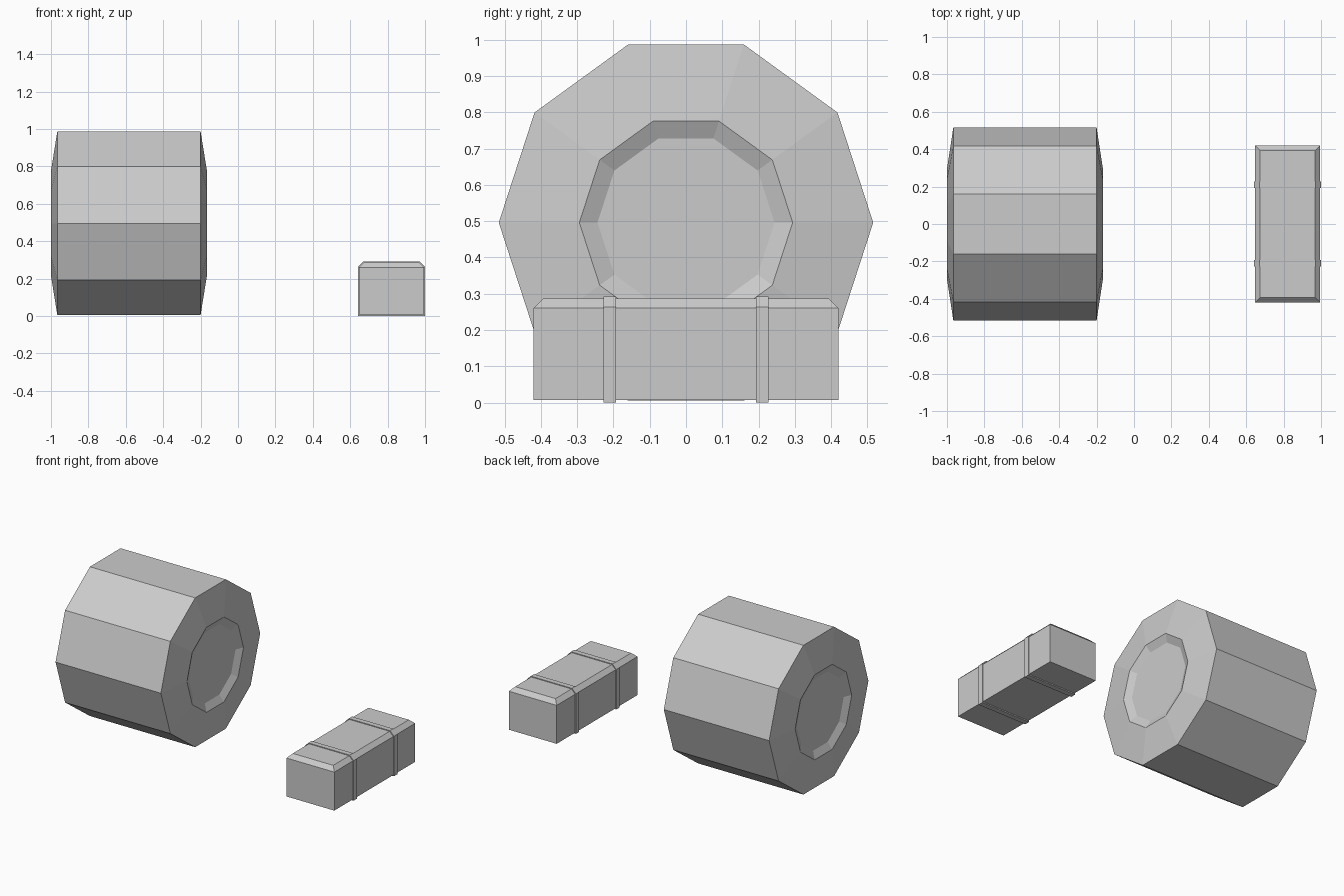
import bpy
import bmesh
from math import cos, sin, tau

old = bpy.data.objects.get("Cube")
if old:
    bpy.data.objects.remove(old, do_unlink=True)

grey = bpy.data.materials.new("plain_grey")
grey.use_nodes = True
GREY = (0.6, 0.6, 0.6, 1)
grey.diffuse_color = GREY
grey.node_tree.nodes["Principled BSDF"].inputs["Base Color"].default_value = GREY


def add_object(name, bm):
    """Turn a bmesh into a flat-shaded grey object."""
    bmesh.ops.recalc_face_normals(bm, faces=bm.faces)
    mesh = bpy.data.meshes.new(name)
    bm.to_mesh(mesh)
    bm.free()
    mesh.materials.append(grey)
    obj = bpy.data.objects.new(name, mesh)
    bpy.context.collection.objects.link(obj)
    return obj


def lathe_x(name, profile, centre, sides):
    """Spin (x, radius) points around a lengthwise axis and cap both ends."""
    bm = bmesh.new()
    cx, cy, cz = centre
    rings = [[bm.verts.new((cx + x, cy + r * cos(tau * i / sides), cz + r * sin(tau * i / sides)))
              for i in range(sides)] for x, r in profile]
    for a, b in zip(rings, rings[1:]):
        for i in range(sides):
            j = (i + 1) % sides
            bm.faces.new((a[i], a[j], b[j], b[i]))
    bm.faces.new(rings[0])
    bm.faces.new(rings[-1])
    return add_object(name, bm)


def bevelled_box(name, centre, size, bevel, long_edges_only=False):
    """Box with its top edges chamfered."""
    bm = bmesh.new()
    bmesh.ops.create_cube(bm, size=1)
    for v in bm.verts:
        v.co = [c + k * s for c, k, s in zip(centre, v.co, size)]
    edges = [e for e in bm.edges if all(v.co.z > centre[2] for v in e.verts)]
    if long_edges_only:
        edges = [e for e in edges if abs(e.verts[0].co.x - e.verts[1].co.x) < 0.001]
    bmesh.ops.bevel(bm, geom=edges, offset=bevel, segments=1, affect='EDGES')
    return add_object(name, bm)


# Ten-sided drum with sloped rims and a shallow dish in each end
half = [(0.383, 0.516), (0.417, 0.294), (0.394, 0.244)]
profile = [(-x, r) for x, r in reversed(half)] + half
lathe_x("drum", profile, (-0.583, 0, 0.496), 10)

# Long box with a chamfered lid
bevelled_box("box", (0.821, 0, 0.147), (0.348, 0.84, 0.28), 0.027)

# Two thin straps around the box
for side, y in (("right", -0.21), ("left", 0.21)):
    bevelled_box("strap_" + side, (0.821, y, 0.146), (0.358, 0.034, 0.292), 0.029, True)
